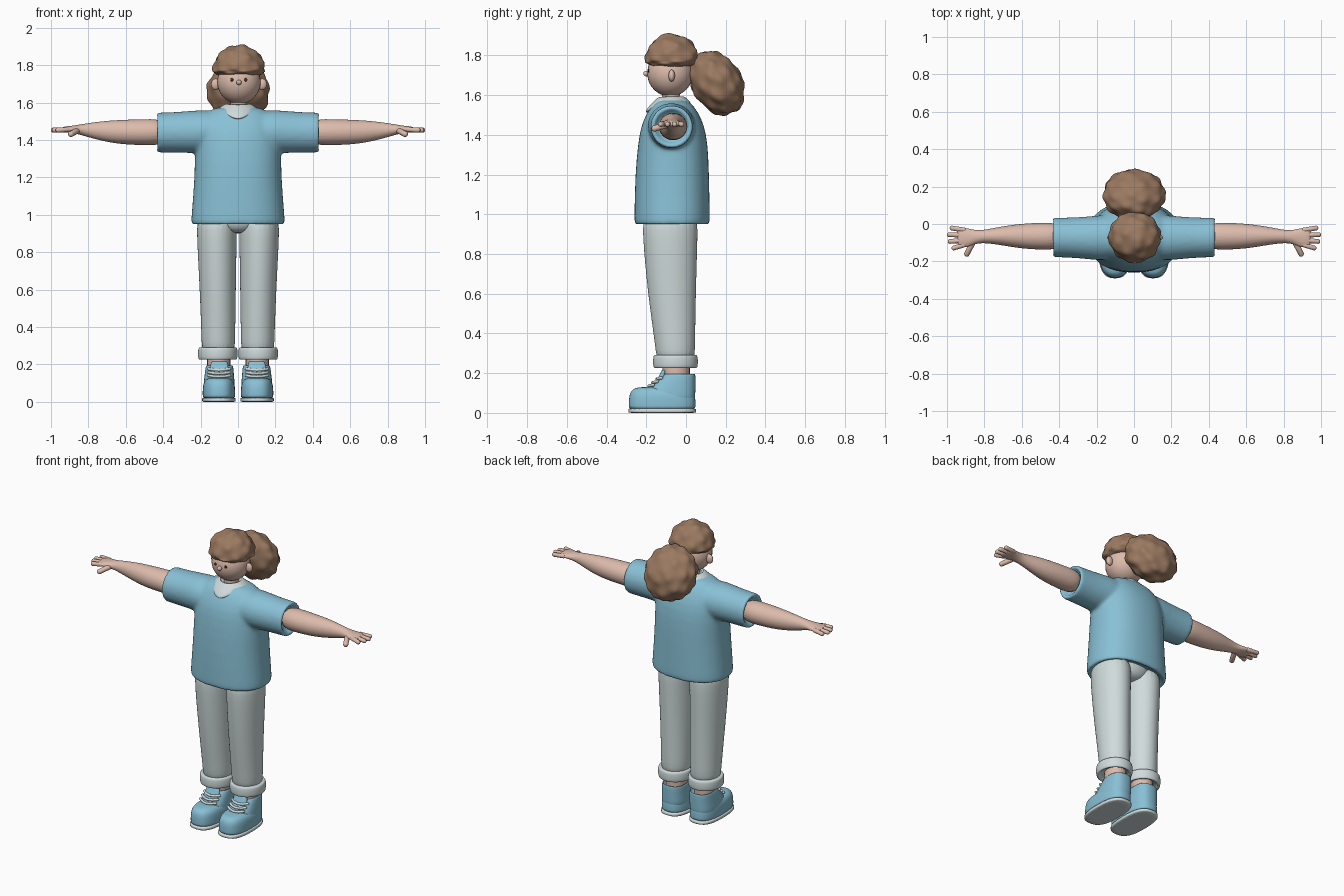
import bpy
import bmesh
import math
import random
from mathutils import Vector, Matrix

if "Cube" in bpy.data.objects:
    bpy.data.objects.remove(bpy.data.objects["Cube"], do_unlink=True)


def material(name, rgb):
    m = bpy.data.materials.new(name)
    m.use_nodes = True
    m.diffuse_color = (*rgb, 1)
    m.node_tree.nodes["Principled BSDF"].inputs["Base Color"].default_value = (*rgb, 1)
    return m


BLUE = material("sky_blue", (0.25, 0.53, 0.67))
PALE = material("pale_grey", (0.63, 0.71, 0.71))
SKIN = material("skin", (0.72, 0.50, 0.41))
HAIR = material("brown_hair", (0.33, 0.195, 0.12))
DARK = material("dark_brown", (0.06, 0.03, 0.025))


def finish(name, bm, mat, subsurf=0, angle=50):
    bmesh.ops.recalc_face_normals(bm, faces=bm.faces)
    mesh = bpy.data.meshes.new(name)
    bm.to_mesh(mesh)
    bm.free()
    mesh.materials.append(mat)
    ob = bpy.data.objects.new(name, mesh)
    bpy.context.collection.objects.link(ob)
    bpy.ops.object.select_all(action='DESELECT')
    ob.select_set(True)
    bpy.context.view_layer.objects.active = ob
    bpy.ops.object.shade_smooth_by_angle(angle=math.radians(angle))
    if subsurf:
        ob.modifiers.new("Smooth surface", 'SUBSURF').levels = subsurf
        ob.modifiers[0].render_levels = subsurf
    return ob


def loft(bm, rings, axis='Z', side=1, power=2, segs=24, warp=None):
    """Closed tube; ring = (position on axis, centre a, centre b, radius a, radius b)."""
    loops = []
    for t, ca, cb, ra, rb in rings:
        loop = []
        for i in range(segs):
            ang = math.tau * i / segs
            c, s = math.cos(ang), math.sin(ang)
            a = ca + ra * math.copysign(abs(c) ** (2 / power), c)
            b = cb + rb * math.copysign(abs(s) ** (2 / power), s)
            p = Vector((a, b, t) if axis == 'Z' else (t, a, b))
            if warp:
                p = warp(p, s)
            p.x *= side
            loop.append(bm.verts.new(p))
        loops.append(loop)
    for lo, hi in zip(loops, loops[1:]):
        for i in range(segs):
            j = (i + 1) % segs
            bm.faces.new((lo[i], lo[j], hi[j], hi[i]))
    bm.faces.new(loops[0])
    bm.faces.new(loops[-1])


def lofted(name, rings, mat, subsurf=2, **kw):
    bm = bmesh.new()
    loft(bm, rings, **kw)
    return finish(name, bm, mat, subsurf)


def ball(name, centre, radii, mat):
    bm = bmesh.new()
    bmesh.ops.create_uvsphere(bm, u_segments=32, v_segments=20, radius=1,
                              matrix=Matrix.Translation(centre) @ Matrix.Diagonal((*radii, 1)))
    return finish(name, bm, mat)


def capsule(bm, a, b, r):
    a, b = Vector(a), Vector(b)
    turn = (b - a).to_track_quat('Z', 'Y')
    made = bmesh.ops.create_uvsphere(bm, u_segments=14, v_segments=10, radius=r)
    for v in made['verts']:
        v.co = turn @ v.co + (b if v.co.z > 1e-5 else a)


def curly(name, centre, radii, tilt, mat, knobs, underside=1):
    """Lumpy ball: round knobs spread evenly over an ellipsoid."""
    golden = math.pi * (3 - math.sqrt(5))
    centres = []
    for i in range(knobs):
        z = 1 - 2 * (i + 0.5) / knobs
        w = math.sqrt(1 - z * z)
        p = Vector((w * math.cos(golden * i), w * math.sin(golden * i), z))
        jitter = Vector([random.uniform(-0.12, 0.12) for _ in range(3)])
        centres.append((p + jitter).normalized())
    bm = bmesh.new()
    bmesh.ops.create_icosphere(bm, subdivisions=5, radius=1)
    spin = Matrix.Rotation(tilt, 3, 'X')
    for v in bm.verts:
        lump = sum(math.exp(-(v.co - c).length_squared * knobs * 0.55) for c in centres)
        p = v.co * (0.93 + 0.085 * min(lump, 1.2))
        p = Vector([p[k] * radii[k] for k in range(3)])
        if p.z < 0:
            p.z *= underside
        v.co = spin @ p + Vector(centre)
    return finish(name, bm, mat, angle=80)


random.seed(4)
MID = 0.005          # head centre in x
SIDES = (("left", 1), ("right", -1))

# Shirt: body and sleeves fused into one soft surface, hollow at hem and cuffs
bm = bmesh.new()
loft(bm, [(0.99, 0, -0.07, 0.21, 0.15), (0.945, 0, -0.07, 0.225, 0.165),
          (0.945, 0, -0.07, 0.252, 0.191), (0.97, 0, -0.07, 0.252, 0.191),
          (1.2, 0, -0.07, 0.232, 0.187), (1.35, 0, -0.066, 0.232, 0.177),
          (1.45, 0, -0.067, 0.225, 0.16), (1.52, 0, -0.067, 0.2, 0.125),
          (1.565, 0, -0.067, 0.15, 0.09), (1.58, 0, -0.07, 0.08, 0.06)], power=2.3, segs=32)
for label, side in SIDES:
    loft(bm, [(0.08, -0.07, 1.445, 0.13, 0.115), (0.2, -0.075, 1.445, 0.12, 0.118),
              (0.32, -0.073, 1.441, 0.108, 0.109), (0.425, -0.072, 1.44, 0.107, 0.108),
              (0.44, -0.072, 1.44, 0.107, 0.108), (0.44, -0.072, 1.44, 0.085, 0.085),
              (0.39, -0.072, 1.44, 0.08, 0.08)], axis='X', side=side)
shirt = finish("shirt", bm, BLUE, 1)
remesh = shirt.modifiers.new("Fuse", 'REMESH')
remesh.mode = 'VOXEL'
remesh.voxel_size = 0.01
remesh.use_smooth_shade = True
soften = shirt.modifiers.new("Soften", 'SMOOTH')
soften.factor = 0.5
soften.iterations = 10


# Collar, dropping to a point at the front
def point_down(p, s):
    front = max(0, -s) ** 4
    low = max(0, min(1, (1.595 - p.z) / 0.04))
    return p + Vector((0, -0.045 * front * low, -0.042 * front * low))


lofted("collar", [(1.55, 0, -0.07, 0.09, 0.07), (1.553, 0, -0.07, 0.112, 0.094),
                  (1.565, 0, -0.07, 0.112, 0.094), (1.59, 0, -0.072, 0.075, 0.068),
                  (1.595, 0, -0.073, 0.062, 0.06), (1.575, 0, -0.073, 0.054, 0.054)],
       PALE, warp=point_down, segs=32)

# Head
lofted("neck", [(1.52, MID, -0.075, 0.046, 0.046), (1.66, MID, -0.075, 0.043, 0.045)], SKIN, 0)
ball("head", (MID, -0.08, 1.71), (0.116, 0.115, 0.117), SKIN)
ball("nose", (MID, -0.199, 1.708), (0.014, 0.016, 0.014), SKIN)
for label, side in SIDES:
    ball(label + "_ear", (MID + side * 0.125, -0.072, 1.698), (0.024, 0.016, 0.03), SKIN)
    ball(label + "_eye", (MID + side * 0.037, -0.188, 1.722), (0.009, 0.004, 0.009), DARK)
curly("hair_cap", (MID, -0.07, 1.775), (0.142, 0.14, 0.136), 0, HAIR, 40, 0.35)
curly("hair_bunch", (0, 0.155, 1.66), (0.17, 0.13, 0.175), math.radians(30), HAIR, 44)

# Hips under the shirt
lofted("hips", [(0.9, 0, -0.08, 0.06, 0.08), (0.93, 0, -0.08, 0.15, 0.125),
                (1.03, 0, -0.08, 0.2, 0.14)], PALE)

for label, side in SIDES:
    # Arm with flattened palm
    bm = bmesh.new()
    loft(bm, [(0.38, -0.065, 1.442, 0.073, 0.071), (0.5, -0.065, 1.442, 0.073, 0.07),
              (0.6, -0.065, 1.442, 0.067, 0.067), (0.7, -0.063, 1.446, 0.052, 0.058),
              (0.8, -0.066, 1.453, 0.034, 0.038), (0.85, -0.07, 1.456, 0.036, 0.026),
              (0.89, -0.073, 1.457, 0.052, 0.019), (0.93, -0.073, 1.456, 0.053, 0.016),
              (0.945, -0.073, 1.455, 0.045, 0.01)], axis='X', side=side)
    finish(label + "_arm", bm, SKIN, 2)

    # Fingers and thumb
    bm = bmesh.new()
    for y, spread, reach in ((-0.032, 0.01, 0.972), (-0.06, 0.003, 0.987),
                             (-0.087, -0.006, 0.982), (-0.112, -0.016, 0.962)):
        capsule(bm, (side * 0.91, y, 1.456), (side * reach, y + spread, 1.453), 0.0135)
    capsule(bm, (side * 0.86, -0.095, 1.45), (side * 0.893, -0.158, 1.432), 0.016)
    finish(label + "_fingers", bm, SKIN)

    # Trouser leg and turned-up cuff
    lofted(label + "_trouser_leg",
           [(0.25, 0.105, -0.053, 0.088, 0.097), (0.32, 0.105, -0.053, 0.09, 0.099),
            (0.6, 0.108, -0.072, 0.097, 0.122), (0.9, 0.114, -0.08, 0.108, 0.14),
            (1.02, 0.112, -0.08, 0.108, 0.14)], PALE, side=side)
    cuff = [(z, 0.108, -0.053, 0.107 - d, 0.114 - d) for z, d in (
        (0.25, 0.03), (0.226, 0.02), (0.224, 0.006), (0.236, 0),
        (0.28, 0), (0.293, 0.006), (0.291, 0.024))]
    lofted(label + "_trouser_cuff", cuff, PALE, side=side)

    # Ankle
    lofted(label + "_ankle", [(0.12, 0.103, -0.05, 0.062, 0.068),
                              (0.28, 0.103, -0.05, 0.062, 0.07)], SKIN, 0, side=side)

    # Shoe: sole, rounded toe and raised heel
    lofted(label + "_sole",
           [(z, 0.102, -0.12, 0.09, 0.172) for z in (0, 0.001, 0.021, 0.022)],
           PALE, 1, side=side, power=2.7)
    lofted(label + "_shoe_toe",
           [(0.015, 0.102, -0.12, 0.085, 0.167), (0.03, 0.102, -0.12, 0.088, 0.17),
            (0.085, 0.102, -0.12, 0.087, 0.168), (0.115, 0.102, -0.12, 0.078, 0.156),
            (0.133, 0.102, -0.12, 0.05, 0.125)], BLUE, side=side, power=2.6)
    lofted(label + "_shoe_heel",
           [(0.03, 0.102, -0.08, 0.082, 0.125), (0.1, 0.101, -0.08, 0.084, 0.128),
            (0.14, 0.1, -0.064, 0.079, 0.112), (0.195, 0.099, -0.034, 0.074, 0.083),
            (0.198, 0.099, -0.034, 0.066, 0.075), (0.17, 0.099, -0.034, 0.062, 0.07)],
           BLUE, side=side, power=2.5)
    lofted(label + "_shoe_tongue",
           [(0.13, 0.1, -0.15, 0.05, 0.022), (0.175, 0.1, -0.122, 0.05, 0.018),
            (0.212, 0.1, -0.112, 0.046, 0.012), (0.218, 0.1, -0.111, 0.036, 0.006)],
           BLUE, side=side, power=2.6)

    # Laces bowed across the front of the shoe
    bm = bmesh.new()
    for y, z in ((-0.187, 0.135), (-0.168, 0.152), (-0.146, 0.17)):
        pts = [(side * (0.101 + 0.056 * k), y + 0.022 * k * k, z + 0.006 * k * k)
               for k in (-1, -0.5, 0, 0.5, 1)]
        for a, b in zip(pts, pts[1:]):
            capsule(bm, a, b, 0.008)
    finish(label + "_laces", bm, PALE)
